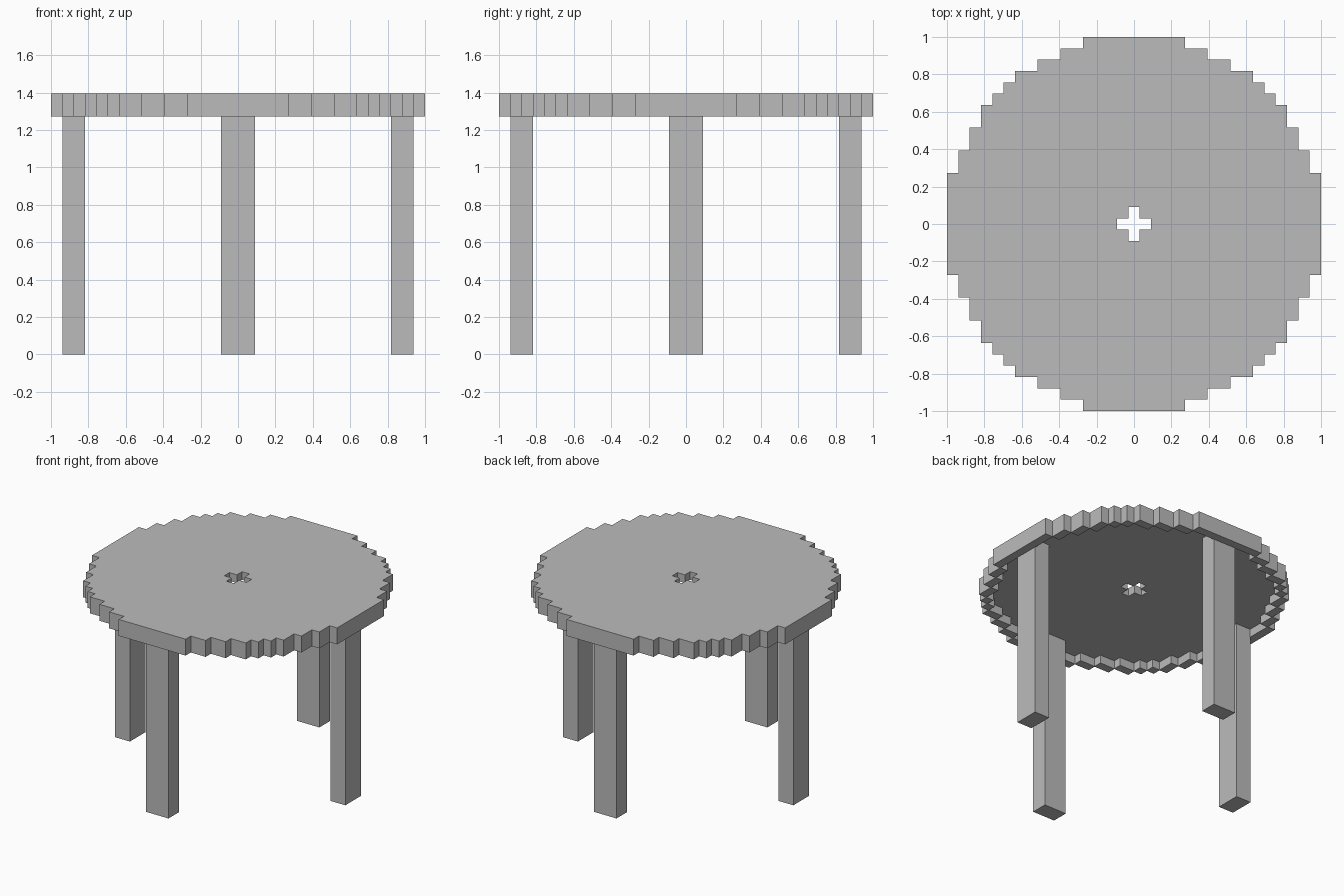
import bpy
import bmesh
from mathutils import Matrix, Vector

if "Cube" in bpy.data.objects:
    bpy.data.objects.remove(bpy.data.objects["Cube"], do_unlink=True)

U = 2 / 33            # one block of the stepped outline
RIM_BOTTOM, PLATE_BOTTOM, TOP = 21, 22, 23   # heights in blocks

grey = bpy.data.materials.new("plain grey")
grey.use_nodes = True
grey.diffuse_color = (0.5, 0.5, 0.5, 1)
grey.node_tree.nodes["Principled BSDF"].inputs["Base Color"].default_value = (0.5, 0.5, 0.5, 1)


def add_object(name, bm):
    bmesh.ops.recalc_face_normals(bm, faces=bm.faces)
    mesh = bpy.data.meshes.new(name)
    bm.to_mesh(mesh)
    bm.free()
    mesh.materials.append(grey)
    obj = bpy.data.objects.new(name, mesh)
    bpy.context.collection.objects.link(obj)
    return obj


def stepped_ring(bm, steps, height):
    """Closed staircase outline: one quadrant's outer corners, turned four times."""
    quadrant = [steps[0]]
    for (x0, y0), (x1, y1) in zip(steps, steps[1:]):
        quadrant += [(x1, y0), (x1, y1)]
    verts = []
    for turn in range(4):
        for x, y in quadrant:
            for _ in range(turn):
                x, y = -y, x
            verts.append(bm.verts.new((x * U, y * U, height * U)))
    return verts


def pairs(ring):
    return list(zip(ring, ring[1:] + ring[:1]))


def wall(bm, lower, upper):
    for (a, b), (c, d) in zip(pairs(lower), pairs(upper)):
        bm.faces.new((a, b, d, c))


def flat(bm, outer, inner):
    """Horizontal surface between two outlines."""
    edges = [bm.edges.get(p) or bm.edges.new(p) for p in pairs(outer) + pairs(inner)]
    bmesh.ops.triangle_fill(bm, edges=edges, use_beauty=True)


# Round stepped top: a one-block plate, a cross-shaped hole and a rim hanging below
half = [(16.5, 4.5), (15.5, 6.5), (14.5, 8.5), (13.5, 10.5), (12.5, 11.5)]
rim = half + [(y, x) for x, y in reversed(half)]
gap = 0.05            # keeps the rim joined at its corners
recess = [(b[0] - gap, a[1] - gap) for a, b in zip(rim, rim[1:])]
cross = [(1.5, 0.5), (0.5, 1.5)]

bm = bmesh.new()
rim_low, rim_top = stepped_ring(bm, rim, RIM_BOTTOM), stepped_ring(bm, rim, TOP)
recess_low, recess_top = stepped_ring(bm, recess, RIM_BOTTOM), stepped_ring(bm, recess, PLATE_BOTTOM)
hole_low, hole_top = stepped_ring(bm, cross, PLATE_BOTTOM), stepped_ring(bm, cross, TOP)
wall(bm, rim_low, rim_top)
wall(bm, recess_low, recess_top)
wall(bm, hole_low, hole_top)
flat(bm, rim_top, hole_top)
flat(bm, recess_top, hole_low)
flat(bm, rim_low, recess_low)
add_object("table_top", bm)

# Four legs, one on each side, reaching up to the plate inside the rim
directions = {"right_leg": (-1, 0), "left_leg": (1, 0), "front_leg": (0, -1), "back_leg": (0, 1)}
for name, (dx, dy) in directions.items():
    bm = bmesh.new()
    bmesh.ops.create_cube(bm, size=1)
    size = Vector((2 if dx else 3, 2 if dy else 3, PLATE_BOTTOM)) * U
    centre = Vector((dx * 14.5, dy * 14.5, PLATE_BOTTOM / 2)) * U
    bmesh.ops.transform(bm, verts=bm.verts, matrix=Matrix.Translation(centre) @ Matrix.Diagonal(size).to_4x4())
    add_object(name, bm)
